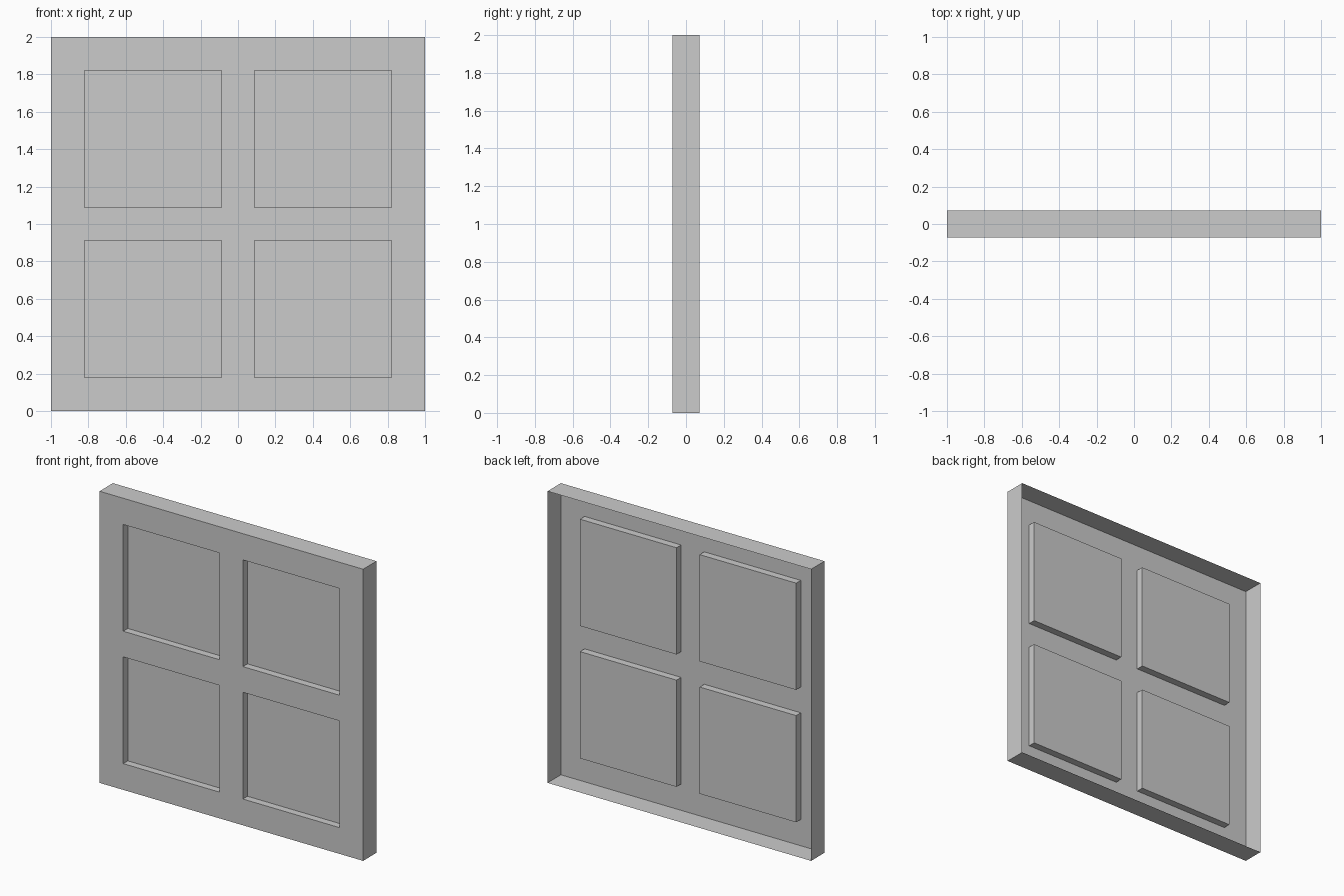
import bpy, bmesh

if "Cube" in bpy.data.objects:
    bpy.data.objects.remove(bpy.data.objects["Cube"])

HALF_DEPTH = 0.0725
RECESS = 0.05
CUTS_X = [-1, -0.82, -0.088, 0.088, 0.82, 1]
CUTS_Z = [x + 1 for x in CUTS_X]

bm = bmesh.new()

# Front sheet, divided by the panel lines
grid = [[bm.verts.new((x, -HALF_DEPTH, z)) for x in CUTS_X] for z in CUTS_Z]
panels = []
for r in range(5):
    for c in range(5):
        f = bm.faces.new((grid[r][c], grid[r][c + 1], grid[r + 1][c + 1], grid[r + 1][c]))
        if r in (1, 3) and c in (1, 3):
            panels.append(f)
rim = [e for e in bm.edges if e.is_boundary]

# Four panels pushed towards the open back
for f in panels:
    floor = bmesh.ops.extrude_face_region(bm, geom=[f])["geom"]
    for v in [g for g in floor if isinstance(g, bmesh.types.BMVert)]:
        v.co.y += RECESS
    if f.is_valid:
        bm.faces.remove(f)

# Thin side walls folded back around the outer edge
wall = bmesh.ops.extrude_edge_only(bm, edges=rim)["geom"]
for v in [g for g in wall if isinstance(g, bmesh.types.BMVert)]:
    v.co.y = HALF_DEPTH

bmesh.ops.recalc_face_normals(bm, faces=bm.faces[:])
bm.faces.ensure_lookup_table()
if bm.faces[0].normal.y > 0:
    bmesh.ops.reverse_faces(bm, faces=bm.faces[:])

mesh = bpy.data.meshes.new("window_panel")
bm.to_mesh(mesh)
bm.free()
bpy.context.collection.objects.link(bpy.data.objects.new("window_panel", mesh))
